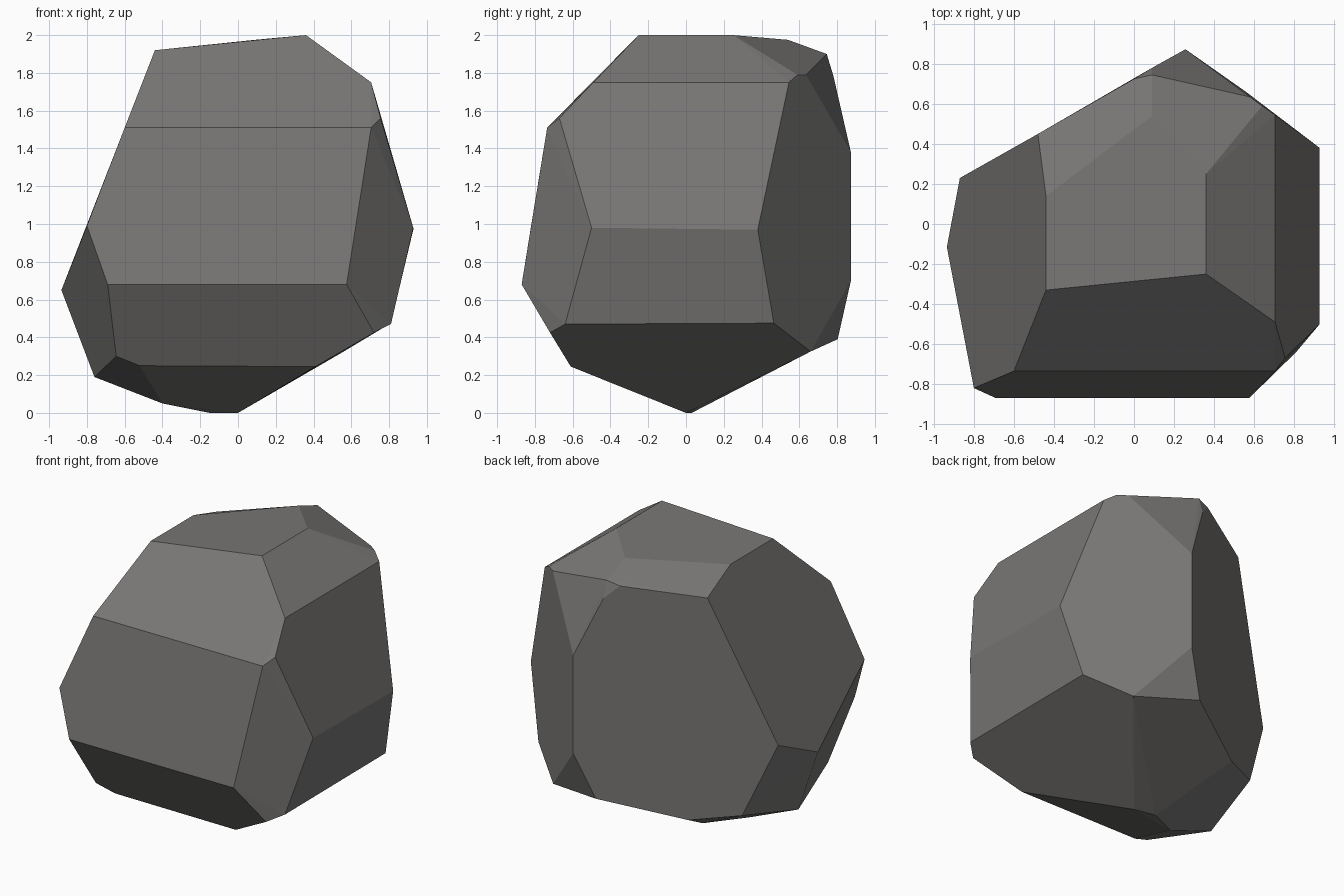
import bpy, bmesh, math

# Corner points of the faceted boulder, grouped by height
top = [(-.44, -.33, 1.92), (.36, -.25, 2), (.36, .25, 2), (-.44, .14, 1.92),
       (.09, .54, 1.975), (.09, .745, 1.90), (0, .725, 1.875), (-.48, .45, 1.815)]
shoulder = [(.09, .78, 1.785), (.58, .635, 1.79), (.64, .59, 1.79), (.705, .545, 1.75),
            (.705, -.49, 1.75), (.755, -.67, 1.56), (.705, -.735, 1.51), (-.60, -.735, 1.51)]
waist = [(-.80, -.82, .99), (-.69, -.87, .68), (.575, -.87, .68), (.928, -.50, .98),
         (.928, .38, .97), (.257, .873, 1.38), (.257, .873, .70), (-.87, .23, .81),
         (-.935, -.115, .65)]
lower = [(.81, -.64, .47), (.81, .465, .475), (.72, -.72, .425), (.41, -.61, .245),
         (-.52, -.61, .25), (-.645, -.64, .30), (-.76, -.15, .19), (-.67, .34, .31),
         (-.376, .51, .265), (.56, .66, .325), (.132, .803, .39)]
base = [(0, 0, 0), (-.15, .03, 0), (-.40, -.12, .05)]

# Wrap the corners in a convex shell and merge near-coplanar triangles into flat facets
bm = bmesh.new()
for p in top + shoulder + waist + lower + base:
    bm.verts.new(p)
bmesh.ops.convex_hull(bm, input=bm.verts[:])
loose = [v for v in bm.verts if not v.link_faces]
bmesh.ops.delete(bm, geom=loose, context='VERTS')
bmesh.ops.dissolve_limit(bm, angle_limit=math.radians(4),
                         verts=bm.verts[:], edges=bm.edges[:])
bmesh.ops.recalc_face_normals(bm, faces=bm.faces[:])

# Boulder object, flat shaded, dark stone colour
mesh = bpy.data.meshes.new("boulder")
bm.to_mesh(mesh)
bm.free()
stone = bpy.data.materials.new("dark_stone")
stone.diffuse_color = (.19, .185, .18, 1)
mesh.materials.append(stone)
boulder = bpy.data.objects.new("boulder", mesh)
bpy.context.collection.objects.link(boulder)
